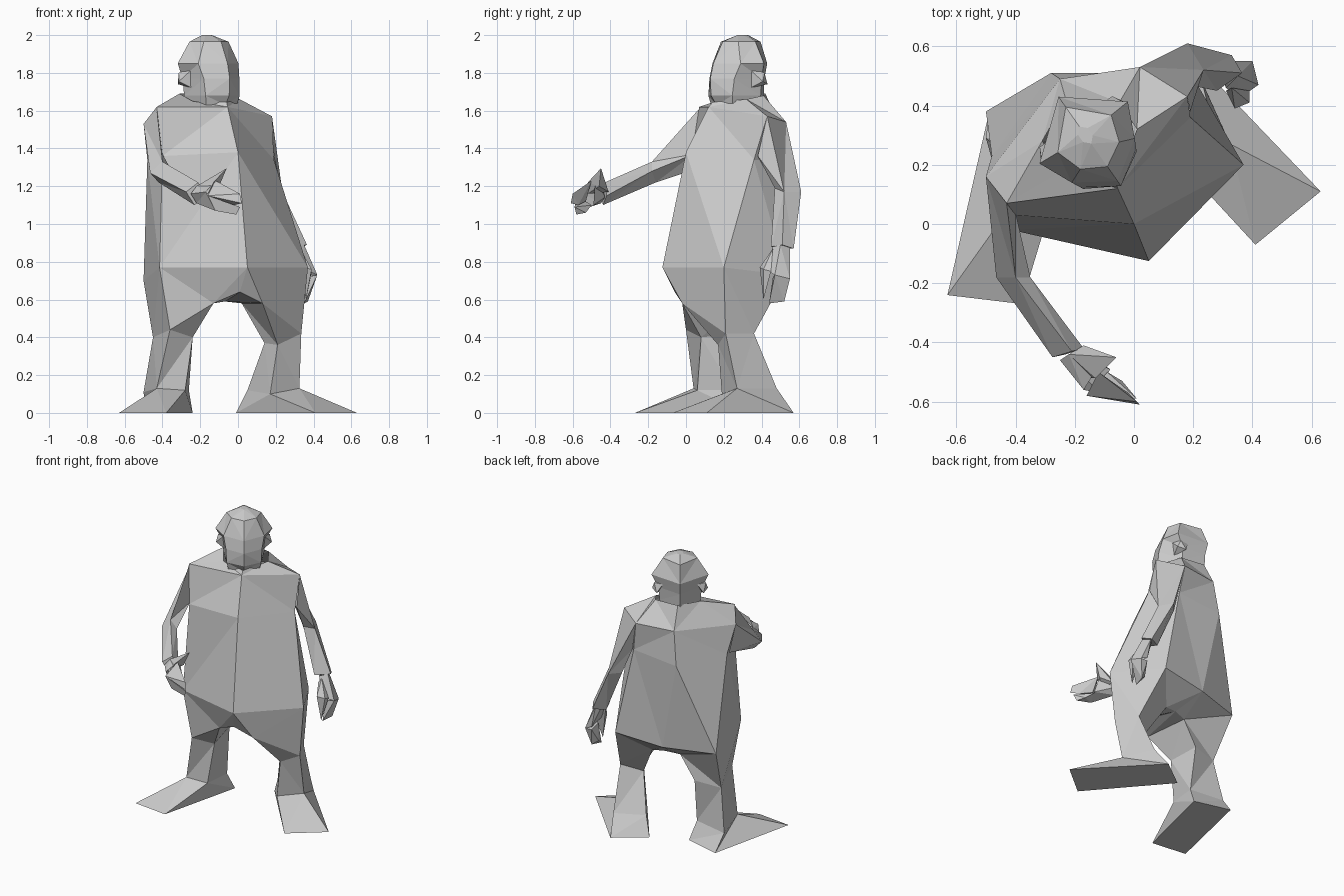
import bpy, bmesh, math
from mathutils import Vector, Matrix


def finish(name, bm):
    bmesh.ops.recalc_face_normals(bm, faces=bm.faces)
    me = bpy.data.meshes.new(name)
    bm.to_mesh(me)
    bm.free()
    ob = bpy.data.objects.new(name, me)
    bpy.context.collection.objects.link(ob)
    return ob


def loft(name, rings, start=False, end=False, closed=True):
    """Skin a stack of cross-sections with equal point counts; caps are optional."""
    bm = bmesh.new()
    rows = [[bm.verts.new(p) for p in r] for r in rings]
    n = len(rows[0])
    for a, b in zip(rows, rows[1:]):
        for i in range(n if closed else n - 1):
            j = (i + 1) % n
            bm.faces.new((a[i], a[j], b[j], b[i]))
    bmesh.ops.triangulate(bm, faces=bm.faces[:], quad_method='SHORT_EDGE')
    if start:
        bm.faces.new(rows[0])
    if end:
        bm.faces.new(rows[-1])
    return finish(name, bm)


def hull(name, pts):
    """Faceted convex piece around a few corner points."""
    bm = bmesh.new()
    for p in pts:
        bm.verts.new(p)
    bmesh.ops.convex_hull(bm, input=bm.verts)
    loose = [v for v in bm.verts if not v.link_faces]
    bmesh.ops.delete(bm, geom=loose, context='VERTS')
    return finish(name, bm)


# Torso: twisted sections (front, front left, back left, back, back right, front right)
belly = [(.05, -.125, .77), (.37, .20, .77), (.18, .53, .73),
         (-.16, .49, .70), (-.50, .38, .70), (-.415, -.02, .77)]
chest = [(0, 0, 1.38), (.19, .36, 1.34), (.05, .51, 1.34),
         (-.28, .51, 1.31), (-.48, .23, 1.34), (-.40, .03, 1.36)]
shoulders = [(-.055, .12, 1.62), (.18, .43, 1.57), (.02, .53, 1.54),
             (-.25, .49, 1.54), (-.50, .16, 1.53), (-.43, .07, 1.62)]
collar = [(-.06, .14, 1.645), (.01, .32, 1.66), (-.05, .41, 1.68),
          (-.23, .42, 1.69), (-.31, .28, 1.69), (-.24, .18, 1.65)]
loft("torso", [belly, chest, shoulders, collar])

# Crotch: open strip running front to back between the legs
inner_right = [(-.13, -.02, .58), (-.165, .30, .58)]
inner_left = [(.13, -.02, .58), (.02, .345, .58)]
loft("crotch", [[belly[5], belly[0], belly[1]],
                [inner_right[0], (.01, -.06, .64), inner_left[0]],
                [inner_right[1], (-.07, .33, .59), inner_left[1]],
                [belly[4], belly[3], belly[2]]], closed=False)

# Legs: hip, knee, ankle and sole (outer front, inner front, inner back, outer back)
loft("right_leg", [
    [belly[5]] + inner_right + [belly[4]],
    [(-.36, 0, .44), (-.24, .08, .40), (-.27, .29, .42), (-.45, .25, .40)],
    [(-.43, .04, .13), (-.28, .06, .12), (-.26, .25, .12), (-.50, .29, .11)],
    [(-.63, -.24, 0), (-.38, -.27, 0), (-.24, .31, 0), (-.49, .375, 0)]], end=True)
loft("left_leg", [
    [belly[1]] + inner_left + [belly[2]],
    [(.335, .21, .42), (.21, .17, .36), (.14, .27, .37), (.26, .36, .42)],
    [(.325, .27, .13), (.17, .19, .10), (.05, .37, .12), (.23, .48, .13)],
    [(.63, .11, 0), (.41, -.07, 0), (-.01, .42, 0), (.19, .57, 0)]], end=True)

# Right arm, reaching forward
loft("right_arm", [
    [(-.43, .07, 1.61), (-.50, .16, 1.53), (-.475, .20, 1.34), (-.40, .04, 1.37)],
    [(-.40, -.18, 1.33), (-.465, -.18, 1.27), (-.42, -.16, 1.22), (-.35, -.18, 1.28)],
    [(-.21, -.43, 1.22), (-.275, -.45, 1.17), (-.23, -.44, 1.10), (-.17, -.42, 1.15)]],
    end=True)
# Left arm, hanging
loft("left_arm", [
    [(.18, .43, 1.57), (.02, .53, 1.54), (.06, .51, 1.34), (.19, .38, 1.36)],
    [(.235, .52, 1.17), (.18, .61, 1.17), (.12, .54, 1.17), (.18, .47, 1.19)],
    [(.365, .51, .89), (.33, .57, .87), (.25, .53, .87), (.28, .45, .88)]],
    end=True)

# Right hand: palm, two finger groups, thumb
loft("right_palm", [
    [(-.22, -.44, 1.20), (-.25, -.46, 1.16), (-.22, -.45, 1.11), (-.18, -.43, 1.14)],
    [(-.12, -.48, 1.23), (-.17, -.56, 1.17), (-.12, -.57, 1.07), (-.08, -.49, 1.10)]])
knuckles = [(-.12, -.50, 1.23), (-.16, -.58, 1.15), (-.12, -.57, 1.07), (-.09, -.50, 1.10)]
hull("right_upper_fingers", knuckles[:2] + [(-.10, -.53, 1.12), (.01, -.60, 1.16),
                                            (.02, -.61, 1.11), (-.02, -.57, 1.10)])
hull("right_lower_fingers", knuckles[1:] + [(-.01, -.58, 1.05), (.01, -.59, 1.09),
                                            (-.04, -.53, 1.06)])
hull("right_thumb", [(-.22, -.44, 1.20), (-.17, -.41, 1.17), (-.16, -.52, 1.16),
                     (-.13, -.52, 1.22), (-.10, -.46, 1.20), (-.06, -.45, 1.295)])

# Left hand: palm, fingers, thumb
loft("left_palm", [
    [(.35, .50, .89), (.32, .55, .88), (.29, .52, .88), (.31, .46, .88)],
    [(.42, .47, .73), (.40, .55, .71), (.35, .55, .73), (.35, .42, .76)]])
hull("left_fingers", [(.42, .47, .73), (.40, .55, .71), (.35, .55, .71), (.36, .46, .72),
                      (.35, .44, .58), (.37, .52, .59), (.33, .50, .62)])
hull("left_thumb", [(.33, .46, .87), (.31, .45, .84), (.34, .39, .77), (.39, .41, .76),
                    (.39, .45, .75), (.36, .41, .60)])

# Head: symmetric hexagons (z, then front to back half outline), turned to the left
HEAD = Matrix.Translation((-.15, .28, 0)) @ Matrix.Rotation(math.radians(35), 4, 'Z')


def head_ring(z, front, corner, side, back):
    pts = [(0, front), corner, side, (0, back), (-side[0], side[1]), (-corner[0], corner[1])]
    return [HEAD @ Vector((u, -v, z)) for u, v in pts]


loft("head", [
    head_ring(1.63, .145, (.10, .11), (.12, -.05), -.15),
    head_ring(1.68, .18, (.11, .12), (.13, -.05), -.16),
    head_ring(1.77, .185, (.115, .11), (.14, -.05), -.165),
    head_ring(1.85, .165, (.13, .08), (.182, -.035), -.183),
    head_ring(1.965, .105, (.08, .06), (.11, -.03), -.14),
    head_ring(2.0, .01, (.02, -.01), (.02, -.04), -.06)], end=True)

# Ears
for side, s in (("left", 1), ("right", -1)):
    hull(side + "_ear", [HEAD @ Vector((s * u, -v, z)) for u, v, z in
                         [(.12, .03, 1.83), (.12, .01, 1.72), (.178, -.03, 1.755),
                          (.165, -.05, 1.80), (.15, -.08, 1.74), (.11, -.08, 1.80)]])
